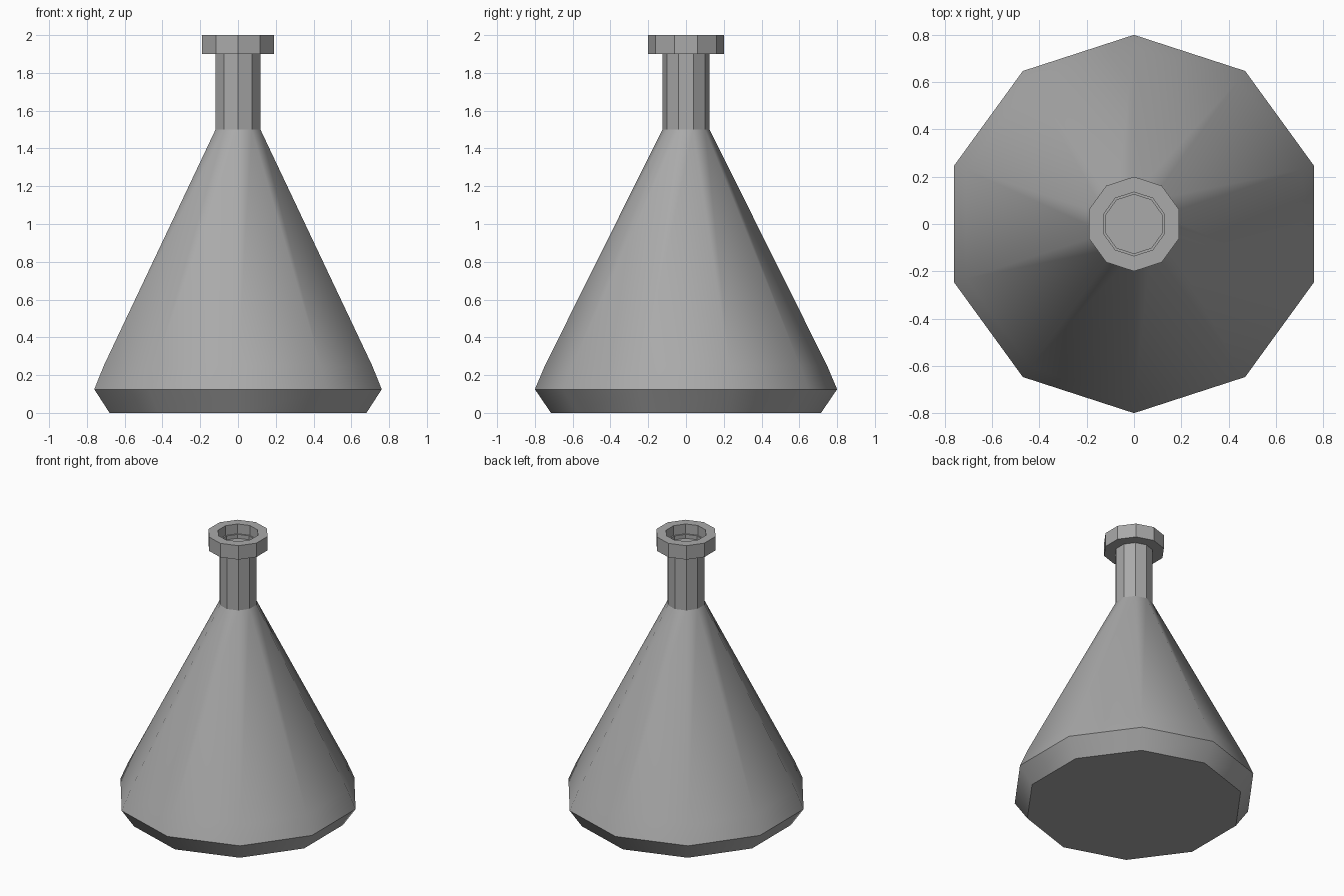
import bpy, bmesh, math

cube = bpy.data.objects.get("Cube")
if cube:
    bpy.data.objects.remove(cube, do_unlink=True)

SIDES = 10

grey = bpy.data.materials.new("mid grey")
grey.use_nodes = True
colour = (0.4, 0.4, 0.4, 1)
grey.diffuse_color = colour
grey.node_tree.nodes["Principled BSDF"].inputs["Base Color"].default_value = colour


def lathe(name, profile, cap_start=False, cap_end=False, smooth=False):
    """Turn (radius, height) points around z, listed from the bottom outside upward."""
    bm = bmesh.new()
    rings = []
    for r, z in profile:
        angles = [math.pi / 2 + math.tau * i / SIDES for i in range(SIDES)]
        rings.append([bm.verts.new((r * math.cos(a), r * math.sin(a), z)) for a in angles])
    for low, high in zip(rings, rings[1:]):
        for i in range(SIDES):
            j = (i + 1) % SIDES
            bm.faces.new((low[i], low[j], high[j], high[i]))
    if cap_start:
        bm.faces.new(rings[0][::-1])
    if cap_end:
        bm.faces.new(rings[-1])
    mesh = bpy.data.meshes.new(name)
    bm.to_mesh(mesh)
    bm.free()
    mesh.materials.append(grey)
    obj = bpy.data.objects.new(name, mesh)
    bpy.context.collection.objects.link(obj)
    if smooth:
        bpy.ops.object.select_all(action="DESELECT")
        obj.select_set(True)
        bpy.context.view_layer.objects.active = obj
        bpy.ops.object.shade_smooth_by_angle(angle=math.radians(35))
    return obj


# Conical body with bevelled foot and closed base
lathe("flask_body", [(0.715, 0), (0.8, 0.125), (0.747, 0.25), (0.125, 1.5)],
      cap_start=True, smooth=True)

# Straight faceted neck
lathe("flask_neck", [(0.125, 1.5), (0.125, 1.9)])

# Collar with a shallow stepped mouth
lathe("flask_collar", [(0.125, 1.9), (0.2, 1.9), (0.2, 2), (0.135, 2),
                       (0.135, 1.93), (0.125, 1.93), (0.125, 1.902)], cap_end=True)
